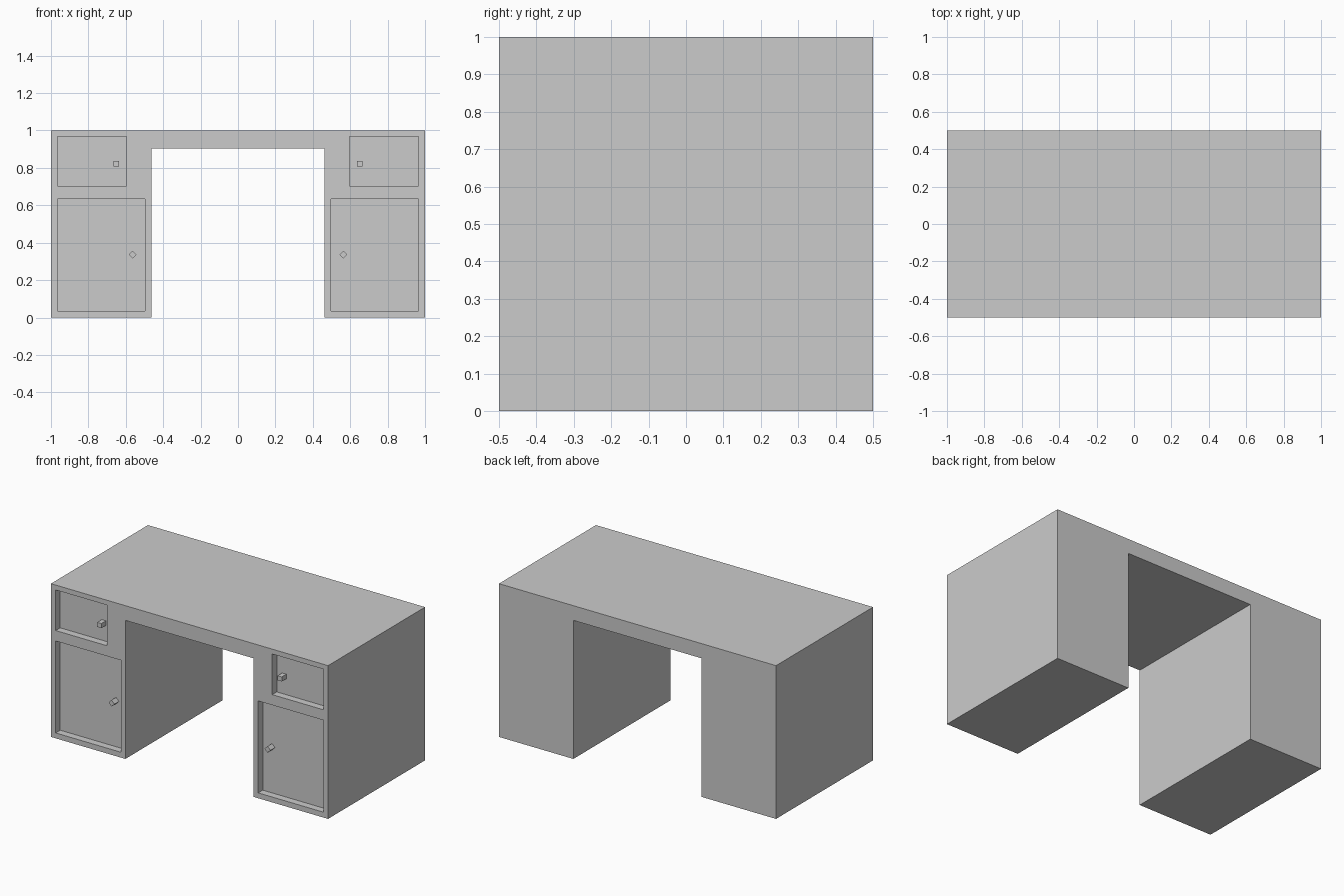
import bpy, bmesh
from math import pi

if "Cube" in bpy.data.objects:
    bpy.data.objects.remove(bpy.data.objects["Cube"])

FRONT, DEPTH = -0.5, 0.047          # front plane and recess depth


def box(name, x0, x1, y0, y1, z0, z1):
    bpy.ops.mesh.primitive_cube_add(size=1, location=((x0 + x1) / 2, (y0 + y1) / 2, (z0 + z1) / 2))
    ob = bpy.context.object
    ob.name = name
    ob.scale = (x1 - x0, y1 - y0, z1 - z0)
    bpy.ops.object.transform_apply(location=False, rotation=False, scale=True)
    return ob


# Desk body: an upside-down U profile extruded front to back
profile = [(-1, 0), (-0.463, 0), (-0.463, 0.904), (0.463, 0.904),
           (0.463, 0), (1, 0), (1, 1), (-1, 1)]
bm = bmesh.new()
face = bm.faces.new([bm.verts.new((x, FRONT, z)) for x, z in profile])
ext = bmesh.ops.extrude_face_region(bm, geom=[face])
bmesh.ops.translate(bm, vec=(0, 1, 0),
                    verts=[v for v in ext["geom"] if isinstance(v, bmesh.types.BMVert)])
bmesh.ops.recalc_face_normals(bm, faces=bm.faces)
mesh = bpy.data.meshes.new("desk_body")
bm.to_mesh(mesh)
bm.free()
body = bpy.data.objects.new("desk_body", mesh)
bpy.context.collection.objects.link(body)

# Recessed panels with knobs: inner x, bottom z, top z, knob x, knob z, knob turn
panels = {
    "drawer": (0.597, 0.703, 0.968, 0.651, 0.822, 0),
    "door": (0.496, 0.035, 0.635, 0.563, 0.336, pi / 4),
}
for side, s in (("left", -1), ("right", 1)):
    for kind, (xi, z0, z1, kx, kz, turn) in panels.items():
        xa, xb = sorted((s * xi, s * 0.966))
        cutter = box(f"{side}_{kind}_cutter", xa, xb, FRONT - 0.1, FRONT + DEPTH, z0, z1)
        mod = body.modifiers.new(f"{side}_{kind}_recess", "BOOLEAN")
        mod.operation, mod.solver, mod.object = "DIFFERENCE", "EXACT", cutter
        bpy.context.view_layer.objects.active = body
        bpy.ops.object.modifier_apply(modifier=mod.name)
        bpy.data.objects.remove(cutter)
        # Knob stands on the recessed panel, flush with the front
        knob = box(f"{side}_{kind}_knob", s * kx - 0.015, s * kx + 0.015,
                   FRONT, FRONT + DEPTH, kz - 0.015, kz + 0.015)
        knob.rotation_euler.y = turn
